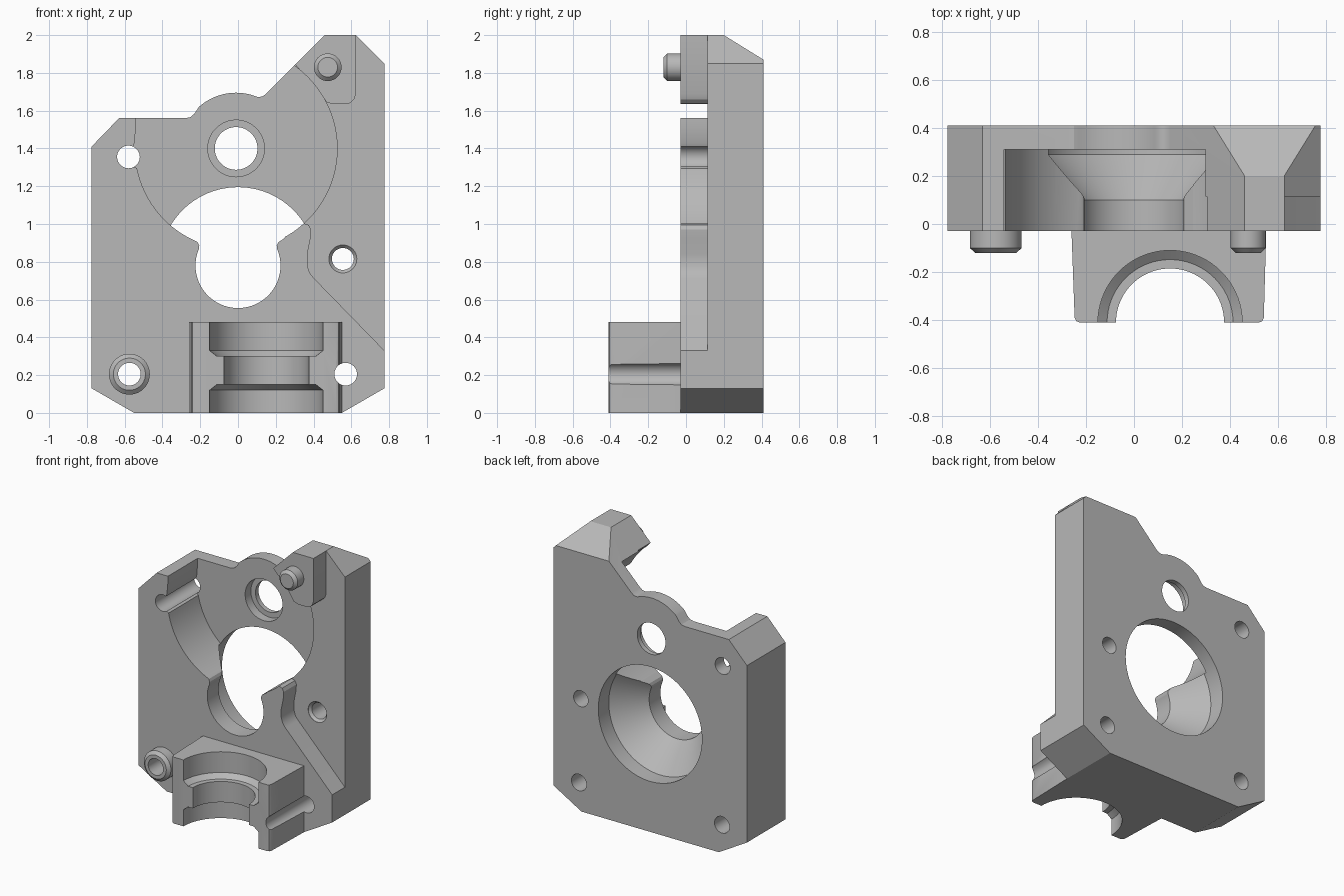
import bpy, bmesh, math

cube = bpy.data.objects.get("Cube")
if cube:
    bpy.data.objects.remove(cube, do_unlink=True)

grey = bpy.data.materials.new("plain_grey")
grey.use_nodes = True
grey.diffuse_color = (0.48, 0.48, 0.48, 1)
grey.node_tree.nodes["Principled BSDF"].inputs["Base Color"].default_value = grey.diffuse_color


def place(axis, u, v, d):
    """Put profile coordinates u, v and depth d along the given axis."""
    return {"x": (d, u, v), "y": (u, d, v), "z": (u, v, d)}[axis]


def solid(name, rings):
    """Skin a stack of equal rings and cap both ends."""
    bm = bmesh.new()
    loops = [[bm.verts.new(p) for p in ring] for ring in rings]
    n = len(loops[0])
    for a, b in zip(loops, loops[1:]):
        for i in range(n):
            j = (i + 1) % n
            bm.faces.new((a[i], a[j], b[j], b[i]))
    bm.faces.new(loops[0])
    bm.faces.new(loops[-1])
    bmesh.ops.recalc_face_normals(bm, faces=bm.faces)
    mesh = bpy.data.meshes.new(name)
    bm.to_mesh(mesh)
    bm.free()
    mesh.materials.append(grey)
    obj = bpy.data.objects.new(name, mesh)
    bpy.context.collection.objects.link(obj)
    return obj


def prism(name, pts, d0, d1, axis="y"):
    return solid(name, [[place(axis, u, v, d) for u, v in pts] for d in (d0, d1)])


def arc(cu, cv, r, a0, a1, n):
    angles = [math.radians(a0 + (a1 - a0) * i / n) for i in range(n + 1)]
    return [(cu + r * math.cos(a), cv + r * math.sin(a)) for a in angles]


def lathe(name, centre, profile, axis="y", n=72):
    """Revolve (radius, depth) pairs about an axis through centre."""
    return solid(name, [[place(axis, u, v, d) for u, v in arc(*centre, r, 0, 360, n)[:-1]]
                        for r, d in profile])


def combine(target, tool, operation):
    mod = target.modifiers.new(tool.name, "BOOLEAN")
    mod.operation, mod.solver, mod.object = operation, "EXACT", tool
    bpy.context.view_layer.objects.active = target
    bpy.ops.object.modifier_apply(modifier=mod.name)
    bpy.data.objects.remove(tool, do_unlink=True)


FRONT, BACK = -0.03, 0.41
GEAR = (-0.01, 1.4)
BORE = (0, 0.78)

# Plate outline with the rounded bump over the bearing
outline = [(-0.775, 0.13), (-0.55, 0), (0.55, 0), (0.775, 0.13), (0.775, 1.85),
           (0.625, 2), (0.46, 2), (0.15, 1.69), (0.132, 1.677), (0.115, 1.673)]
outline += arc(*GEAR, 0.295, 68, 132, 20)
outline += [(-0.23, 1.585), (-0.25, 1.566), (-0.28, 1.56), (-0.63, 1.56), (-0.775, 1.41)]
body = prism("mounting_plate", outline, FRONT, BACK)

# Round gear pocket and the slot beside it
cuts = [
    lathe("gear_pocket", GEAR, [(0.535, -0.2), (0.535, 0.31)], n=128),
    prism("pocket_slot", [(-0.5, 1.26), (-0.528, 1.29), (-0.545, 1.302), (-0.58, 1.31),
                          (-0.56, 1.4), (-0.548, 1.43), (-0.54, 1.52), (-0.54, 1.7),
                          (-0.3, 1.7)], -0.2, 0.31),
    # Shallow step on the side with the angled lower edge
    prism("side_step", [(0.3, 1.02), (0.35, 1.003), (0.375, 0.995), (0.387, 0.97),
                        (0.383, 0.92), (0.367, 0.84), (0.367, 0.78), (0.38, 0.74),
                        (0.4, 0.715), (0.775, 0.33), (0.95, 0.15), (0.95, 2.2),
                        (0.625, 2.2), (0.625, 1.69), (0.615, 1.66), (0.595, 1.64),
                        (0.57, 1.635), (0.5, 1.635), (0.47, 1.645), (0.29, 1.86)],
          -0.2, 0.115),
    # Sloped upper rear edge
    prism("rear_slope", [(0.1, 2.062), (0.52, 1.802), (0.52, 2.2), (0.1, 2.2)],
          -1, 1, "x"),
    # Bearing seat and stepped motor bore
    lathe("bearing_seat", GEAR, [(0.15, 0.2), (0.15, 0.375), (0.113, 0.375), (0.113, 0.6)]),
    lathe("motor_bore", BORE, [(0.225, -0.2), (0.225, 0.1), (0.415, 0.29), (0.415, 0.6)], n=96),
]
# Rounded neck where the bore opens into the pocket
for s in (-1, 1):
    cuts.append(prism("bore_neck", [(s * u, v) for u, v in (
        (0.1, 0.85), (0.207, 0.865), (0.205, 0.885), (0.213, 0.903),
        (0.25, 0.928), (0.1, 1.0))], -0.2, 0.2))
for tool in cuts:
    combine(body, tool, "DIFFERENCE")

# Clamp block, slightly tapered with rounded front corners
clamp = prism("clamp_block", [(-0.26, 0.1), (-0.26, FRONT), (-0.247, -0.39), (-0.24, -0.404),
                              (-0.225, -0.41), (0.52, -0.41), (0.533, -0.404),
                              (0.54, -0.39), (0.55, FRONT), (0.55, 0.1)], 0, 0.48, "z")
combine(clamp, lathe("clamp_groove", (0.15, -0.41), [
    (0.3, -0.1), (0.3, 0.12), (0.262, 0.15), (0.225, 0.15), (0.225, 0.3),
    (0.262, 0.3), (0.3, 0.33), (0.3, 0.6)], "z"), "DIFFERENCE")

# Locating posts with chamfered ends
posts = [lathe("hollow_post", (-0.575, 0.205), [(0.085, -0.12), (0.108, -0.1), (0.108, 0.05)]),
         lathe("solid_post", (0.475, 1.83), [(0.052, -0.12), (0.073, -0.1), (0.073, 0.05)])]
for tool in [clamp] + posts:
    combine(body, tool, "UNION")

# Screw holes, one with a countersink
for spot in ((-0.575, 0.205), (0.57, 0.205), (-0.58, 1.355)):
    combine(body, lathe("screw_hole", spot, [(0.06, -0.6), (0.06, 0.6)], n=40), "DIFFERENCE")
combine(body, lathe("countersunk_hole", (0.555, 0.815), [
    (0.074, -0.2), (0.074, 0.117), (0.058, 0.135), (0.058, 0.6)], n=40), "DIFFERENCE")

bpy.ops.object.select_all(action="DESELECT")
body.select_set(True)
bpy.context.view_layer.objects.active = body
bpy.ops.object.shade_smooth_by_angle(angle=math.radians(25))
